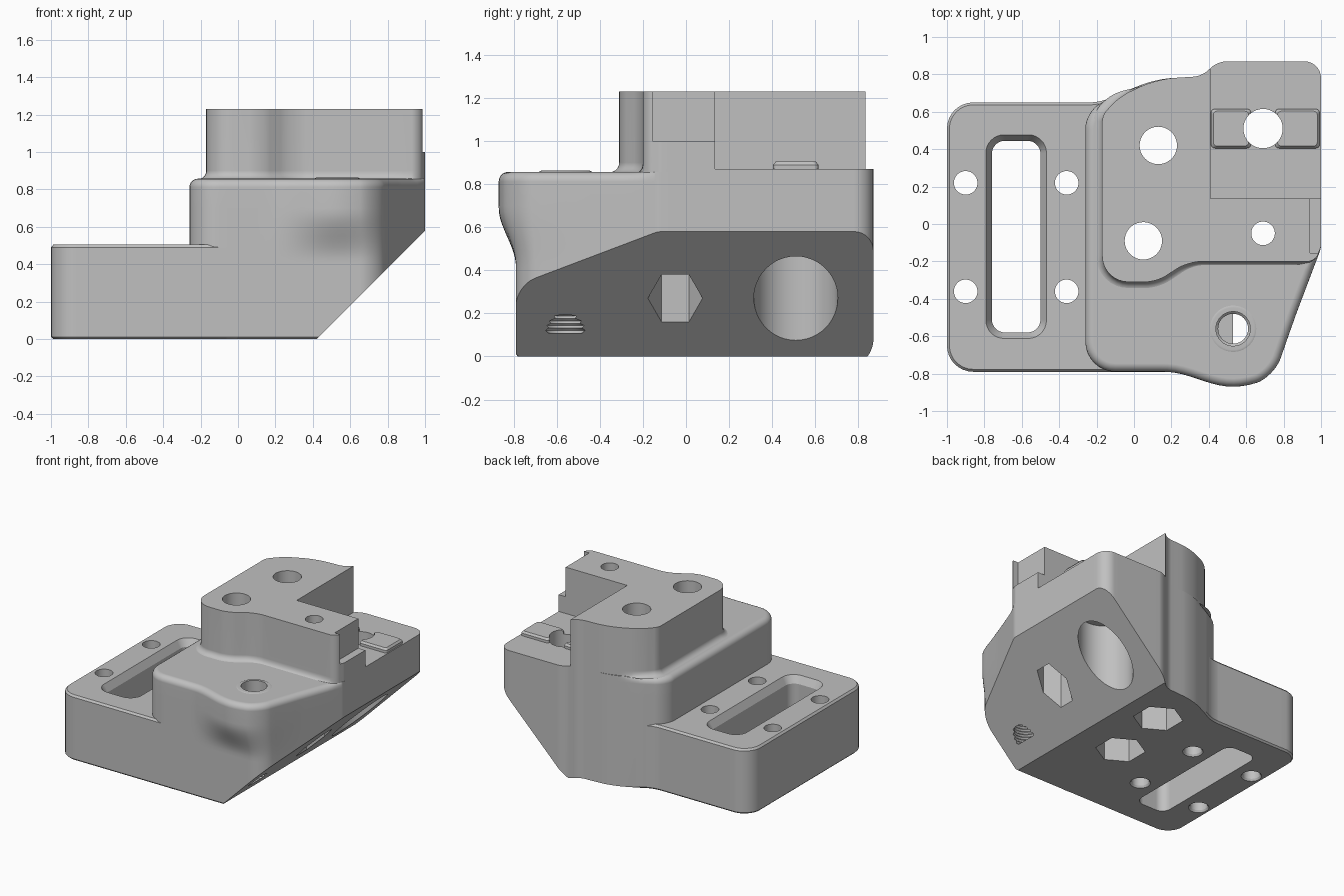
import bpy, bmesh, math
from mathutils import Vector, Matrix

cube = bpy.data.objects.get("Cube")
if cube:
    bpy.data.objects.remove(cube, do_unlink=True)

grey = bpy.data.materials.new("light grey")
grey.use_nodes = True
grey.diffuse_color = (0.53, 0.53, 0.53, 1)
grey.node_tree.nodes["Principled BSDF"].inputs["Base Color"].default_value = grey.diffuse_color


def ramp(v, lo, hi):
    t = min(1, max(0, (v - lo) / (hi - lo)))
    return t * t * (3 - 2 * t)


def outline(corners, step=0.06):
    """Closed profile from (x, y, radius) corners, with evenly divided straights."""
    pts = []
    n = len(corners)
    for i in range(n):
        p = Vector(corners[i][:2])
        a, b = Vector(corners[i - 1][:2]) - p, Vector(corners[(i + 1) % n][:2]) - p
        turn = math.pi - a.angle(b)
        d = min(corners[i][2] * math.tan(turn / 2), 0.48 * a.length, 0.48 * b.length)
        if d < 1e-4:
            pts.append(p)
            continue
        s, e = p + a.normalized() * d, p + b.normalized() * d
        c, f = s.lerp(p, 0.55), e.lerp(p, 0.55)
        for k in range(9):
            t = k / 8
            u = 1 - t
            pts.append(s * u**3 + c * 3 * u * u * t + f * 3 * u * t * t + e * t**3)
    out = []
    for p, q in zip(pts, pts[1:] + pts[:1]):
        m = max(1, math.ceil((q - p).length / step))
        out += [p.lerp(q, k / m) for k in range(m)]
    return out


def offset(pts, dist, weight=lambda p: 1):
    """Move a profile outwards along its normals."""
    out = []
    for i, p in enumerate(pts):
        t = (pts[(i + 1) % len(pts)] - pts[i - 1]).normalized()
        out.append(p + Vector((t.y, -t.x)) * dist * weight(p))
    return out


def circle(x, y, r, n=40, turn=0):
    return [Vector((x + r * math.cos(turn + math.tau * k / n),
                    y + r * math.sin(turn + math.tau * k / n))) for k in range(n)]


def rect(x0, x1, y0, y1, r=0):
    return outline([(x0, y0, r), (x1, y0, r), (x1, y1, r), (x0, y1, r)], 9)


def loft(name, rings):
    """Solid through a stack of (z, profile) rings."""
    bm = bmesh.new()
    loops = [[bm.verts.new((p.x, p.y, z)) for p in pts] for z, pts in rings]
    for lo, hi in zip(loops, loops[1:]):
        for i in range(len(lo)):
            bm.faces.new((lo[i - 1], lo[i], hi[i], hi[i - 1]))
    bm.faces.new(loops[0][::-1])
    bm.faces.new(loops[-1])
    bmesh.ops.recalc_face_normals(bm, faces=bm.faces)
    mesh = bpy.data.meshes.new(name)
    bm.to_mesh(mesh)
    bm.free()
    mesh.materials.append(grey)
    obj = bpy.data.objects.new(name, mesh)
    bpy.context.collection.objects.link(obj)
    return obj


def cutter(name, z0, z1, pts):
    obj = loft(name, [(z0, pts), (z1, pts)])
    obj.hide_render = True
    return obj


def activate(obj):
    bpy.ops.object.select_all(action='DESELECT')
    obj.select_set(True)
    bpy.context.view_layer.objects.active = obj


def cut(obj, cutters):
    activate(obj)
    for c in cutters:
        mod = obj.modifiers.new("cut", 'BOOLEAN')
        mod.operation, mod.solver, mod.object = 'DIFFERENCE', 'EXACT', c
        bpy.ops.object.modifier_apply(modifier=mod.name)


# Edge rounding only applies on the front and left, where the steps are
def exposed(p):
    return max(ramp(-p.x, -0.05, 0.15), ramp(-p.y, 0.13, 0.25))


def bulge(pts, amount):
    """Push the front wall out around the screw boss."""
    out = []
    for p in pts:
        d = abs(p.x - 0.53) / 0.37
        f = math.cos(d * math.pi / 2) ** 2 if d < 1 and p.y < -0.5 else 0
        out.append(Vector((p.x, p.y - 0.08 * f * amount)))
    return out


BACK = [(1, 0.87, 0.09), (0.45, 0.87, 0.12), (0.36, 0.79, 0.12), (0.12, 0.775, 0.5)]

# Base plate with softened top and bottom edges
plate = outline([(-1, -0.79, 0.14), (0, -0.79, 0), (0, 0.72, 0), (-0.06, 0.7, 0),
                 (-0.19, 0.65, 0.25), (-1, 0.65, 0.14)])
base_plate = loft("base_plate", [(0, offset(plate, -0.012)), (0.012, plate), (0.49, plate),
                                 (0.505, offset(plate, -0.013))])

# Main body: bulged front and rounded upper edge
body = outline([(-0.26, -0.79, 0.16), (0.75, -0.79, 0.14), (1, -0.13, 0.1)] + BACK
               + [(-0.1, 0.69, 0.3), (-0.26, 0.6, 0.15)], 0.04)
rings = [(0, offset(body, -0.012, exposed)), (0.012, body)]
for k in range(11):
    z = 0.4 + 0.03 * k
    rings.append((z, bulge(body, ramp(z, 0.42, 0.69))))
top = bulge(body, 1)
R = 0.045
for k in range(6):
    a = k * math.pi / 10
    rings.append((0.857 - R + R * math.sin(a), offset(top, R * (math.cos(a) - 1), exposed)))
main_body = loft("main_body", rings)

# Tower with a concave fillet at its foot
tower_pts = outline([(-0.17, -0.31, 0.22), (0.12, -0.31, 0.2), (0.29, -0.2, 0.25),
                     (0.97, -0.2, 0.1), (1, -0.12, 0.06)] + BACK
                    + [(-0.08, 0.68, 0.3), (-0.17, 0.58, 0.08)], 0.05)
rings = []
for k in range(6):
    a = k * math.pi / 10
    rings.append((0.855 + R * (1 - math.cos(a)),
                  offset(tower_pts, R * (1 - math.sin(a)),
                         lambda p: exposed(p) * ramp(-p.x, -0.98, -0.85))))
tower = loft("tower", rings + [(1.23, tower_pts)])

# Screw boss ring and the two raised rails on the shelf
boss = loft("screw_boss", [(0.84, circle(0.53, -0.56, 0.128)), (0.855, circle(0.53, -0.56, 0.128)),
                           (0.863, circle(0.53, -0.56, 0.112))])
rails = []
for side, (x0, x1) in {"inner": (0.412, 0.625), "outer": (0.755, 0.992)}.items():
    rails.append(loft(side + "_rail", [
        (0.86, rect(x0, x1, 0.405, 0.615, 0.02)), (0.89, rect(x0, x1, 0.405, 0.615, 0.02)),
        (0.905, rect(x0 + 0.012, x1 - 0.012, 0.417, 0.603, 0.02))]))

# Tower notch, and the small step at its outer corner
notch = cutter("notch_cutter", 0.87, 2, rect(0.41, 2, 0.135, 2))
step = cutter("step_cutter", 1.0, 2, rect(0.94, 2, -0.155, 1))

# 45 degree undercut on the outer side
slope = cutter("slope_cutter", -2, 0, rect(-2, 2, -2, 2))
slope.matrix_world = Matrix.Translation((0.42, 0, 0)) @ Matrix.Rotation(-math.pi / 4, 4, 'Y')

# Slot with a chamfered rim, and plate screw holes
slot = loft("slot_cutter", [(-1, rect(-0.76, -0.5, -0.58, 0.445, 0.07)),
                            (0.45, rect(-0.76, -0.5, -0.58, 0.445, 0.07)),
                            (0.51, rect(-0.795, -0.465, -0.615, 0.48, 0.1))])
plate_cuts = [slot]
for x in (-0.9, -0.36):
    for y in (-0.36, 0.22):
        plate_cuts.append(loft("plate_hole_cutter", [
            (-0.02, circle(x, y, 0.085)), (0.015, circle(x, y, 0.063)), (1, circle(x, y, 0.063))]))

# Vertical bolt holes, each with a nut or head pocket underneath
bolt_cuts = []
for x, y, r, pocket, sides, depth in [(0.05, -0.09, 0.1, 0.178, 6, 0.45),
                                      (0.13, 0.42, 0.1, 0.178, 6, 0.45),
                                      (0.69, -0.05, 0.063, 0.127, 6, 0.7),
                                      (0.69, 0.51, 0.105, 0.195, 48, 0.62)]:
    bolt_cuts.append(cutter("bolt_cutter", -1, 2, circle(x, y, r)))
    bolt_cuts.append(cutter("pocket_cutter", -1, depth, circle(x, y, pocket, sides, math.pi / 2)))

# Threaded hole, open to the undercut on one half
thread = loft("thread_cutter", [(0.11 + 0.011 * k, circle(0.53, -0.56, 0.092 if k % 2 else 0.08, 32))
                                for k in range(40)]
              + [(0.56, circle(0.53, -0.56, 0.092, 32)), (1, circle(0.53, -0.56, 0.092, 32))])

cut(base_plate, plate_cuts + bolt_cuts[:4])
cut(main_body, [slope, thread] + bolt_cuts)
cut(tower, [notch, step] + bolt_cuts[::2])
cut(boss, [thread])
for rail in rails:
    cut(rail, [bolt_cuts[6]])

for c in [notch, step, slope, thread] + plate_cuts + bolt_cuts:
    bpy.data.objects.remove(c, do_unlink=True)

# Smooth the curved walls, keep flat faces flat
for obj in [base_plate, main_body, tower, boss] + rails:
    activate(obj)
    bpy.ops.object.shade_smooth_by_angle(angle=math.radians(28))
    obj.modifiers.new("weighted_normals", 'WEIGHTED_NORMAL').keep_sharp = True
